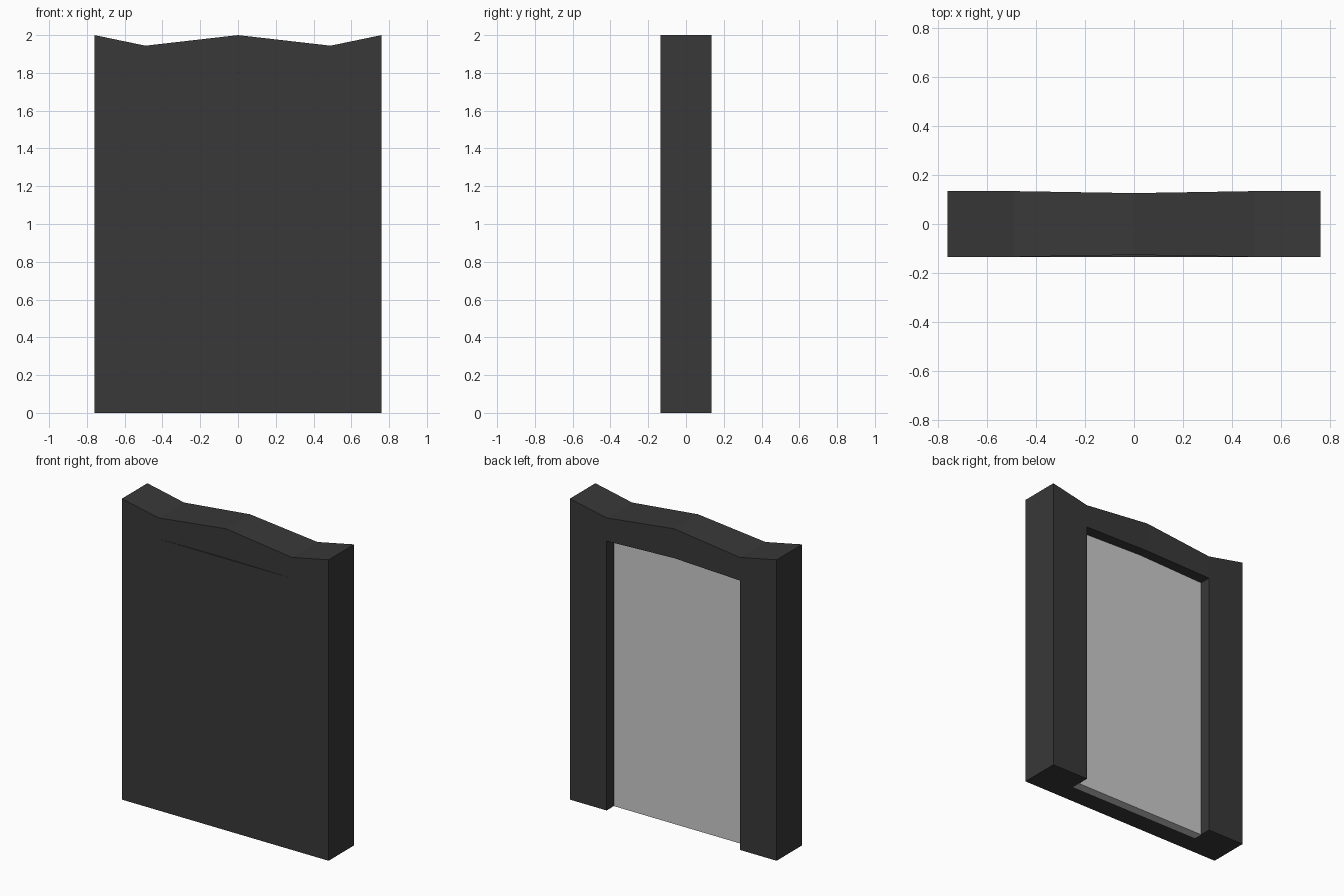
import bpy, bmesh

if "Cube" in bpy.data.objects:
    bpy.data.objects.remove(bpy.data.objects["Cube"])

HALF_D = 0.134   # half depth at the jambs
PINCH_D = 0.126  # half depth at the lintel centre
OPEN_X = 0.49    # half width of the opening

dark = bpy.data.materials.new("dark_frame")
dark.diffuse_color = (0.04, 0.04, 0.04, 1)
dark.use_nodes = True
dark.node_tree.nodes["Principled BSDF"].inputs["Base Color"].default_value = dark.diffuse_color


def box(name, x, y0, y1, z1, mat=None):
    bpy.ops.mesh.primitive_cube_add(size=1, location=(0, (y0 + y1) / 2, z1 / 2))
    ob = bpy.context.object
    ob.name = name
    ob.scale = (2 * x, y1 - y0, z1)
    bpy.ops.object.transform_apply(location=True, scale=True)
    if mat:
        ob.data.materials.append(mat)
    return ob


# Door frame: right half outline (jamb and lintel), mirrored across x = 0
outline = [(0, 1.805), (OPEN_X, 1.79), (OPEN_X, 0), (0.76, 0),
           (0.76, 2.0), (OPEN_X, 1.944), (0, 2.0)]
lintel, jamb = (0, 1, 5, 6), (1, 2, 3, 4, 5)
bm = bmesh.new()
sides = []
for s in (-1, 1):
    vs = [bm.verts.new((x, s * (PINCH_D if x == 0 else HALF_D), z)) for x, z in outline]
    for f in (lintel, jamb):
        bm.faces.new([vs[i] for i in f])
    sides.append(vs)
front, back = sides
for i in range(len(outline) - 1):
    bm.faces.new((front[i], front[i + 1], back[i + 1], back[i]))
bmesh.ops.recalc_face_normals(bm, faces=bm.faces)
mesh = bpy.data.meshes.new("door_frame")
bm.to_mesh(mesh)
bm.free()
mesh.materials.append(dark)
frame = bpy.data.objects.new("door_frame", mesh)
bpy.context.collection.objects.link(frame)
frame.modifiers.new("mirror", "MIRROR")

# Dark slab closing the front, just proud of the pinched lintel
box("front_slab", OPEN_X, -HALF_D, 0, 1.805, dark)

# Grey door panel recessed in the back opening
box("door_panel", OPEN_X, 0, 0.058, 1.805)
